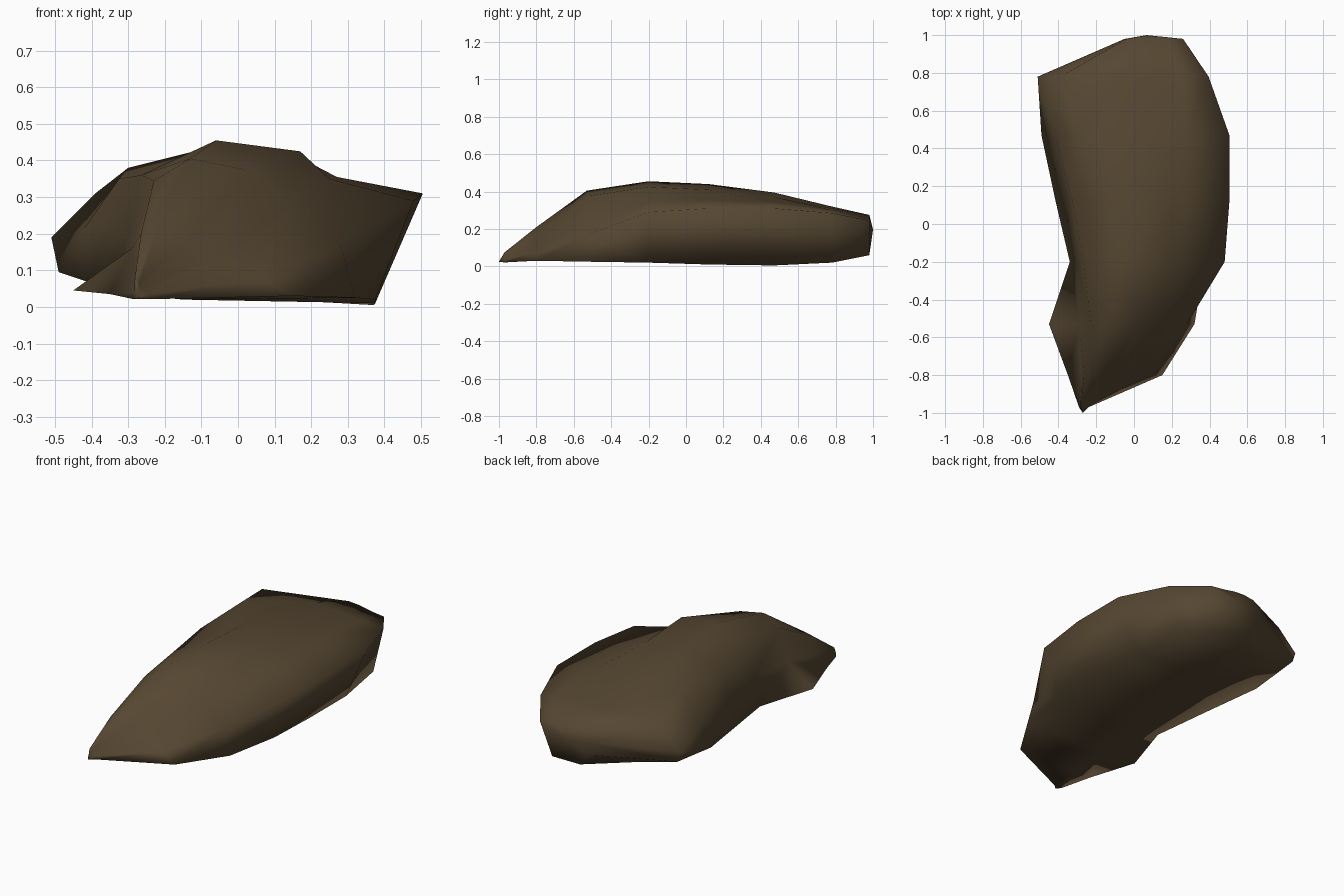
import bpy, bmesh, math

if "Cube" in bpy.data.objects:
    bpy.data.objects.remove(bpy.data.objects["Cube"])

# Cross-sections along the rock: y, then x,z pairs running underside,
# left flank, groove, ridge, crest, shoulder, dent, right rim, base right
SECTIONS = [
    (-0.80, -.25, .03, -.35, .035, -.28, .10, -.265, .20, -.22, .21, -.15, .17, -.08, .13, .06, .08, .15, .03),
    (-0.53, -.20, .03, -.45, .045, -.29, .16, -.23, .345, -.13, .405, .02, .375, .14, .28, .28, .17, .32, .025),
    (-0.20, -.15, .02, -.34, .04, -.30, .20, -.265, .36, -.06, .455, .17, .425, .25, .35, .48, .29, .375, .02),
    (0.12, -.15, .035, -.415, .07, -.35, .21, -.325, .35, -.06, .44, .165, .41, .27, .355, .505, .31, .375, .01),
    (0.47, -.15, .045, -.49, .095, -.42, .215, -.30, .38, -.06, .395, .14, .37, .27, .345, .505, .31, .37, .005),
    (0.78, -.20, .05, -.49, .13, -.51, .19, -.39, .31, -.06, .32, .13, .31, .25, .30, .395, .285, .33, .02),
    (0.98, .00, .06, -.05, .13, -.05, .20, -.04, .265, .03, .275, .10, .27, .18, .255, .26, .245, .18, .06),
]
N = 9

bm = bmesh.new()
rings = []

# Narrow toe: the first section shrunk towards the point
first = SECTIONS[0][1:]
rings.append([bm.verts.new((-.27 + .10 * (first[i] + .14), -.97, .045 + .3 * (first[i + 1] - .11)))
              for i in range(0, 2 * N, 2)])
for sec in SECTIONS:
    vals = sec[1:]
    rings.append([bm.verts.new((vals[i], sec[0], vals[i + 1])) for i in range(0, 2 * N, 2)])

# Skin between neighbouring sections
for a, b in zip(rings, rings[1:]):
    for i in range(N):
        j = (i + 1) % N
        bm.faces.new((a[i], a[j], b[j], b[i]))

# Close the pointed toe and the blunt back end
for ring, bulge, drop in ((rings[0], -0.03, 0.02), (rings[-1], 0.02, 0)):
    tip = bm.verts.new((sum(v.co.x for v in ring) / N, ring[0].co.y + bulge,
                        sum(v.co.z for v in ring) / N - drop))
    for i in range(N):
        bm.faces.new((ring[i], ring[(i + 1) % N], tip))

bmesh.ops.triangulate(bm, faces=bm.faces[:], quad_method='SHORT_EDGE')
bmesh.ops.recalc_face_normals(bm, faces=bm.faces[:])
mesh = bpy.data.meshes.new("rock")
bm.to_mesh(mesh)
bm.free()

rock = bpy.data.objects.new("rock", mesh)
bpy.context.collection.objects.link(rock)

# Earthy stone colour
stone = bpy.data.materials.new("dark_brown_stone")
stone.diffuse_color = (0.092, 0.062, 0.031, 1)
stone.use_nodes = True
stone.node_tree.nodes["Principled BSDF"].inputs["Base Color"].default_value = stone.diffuse_color
mesh.materials.append(stone)

# Soft shading all round, rims included
bpy.context.view_layer.objects.active = rock
rock.select_set(True)
bpy.ops.object.shade_smooth_by_angle(angle=math.radians(130))
